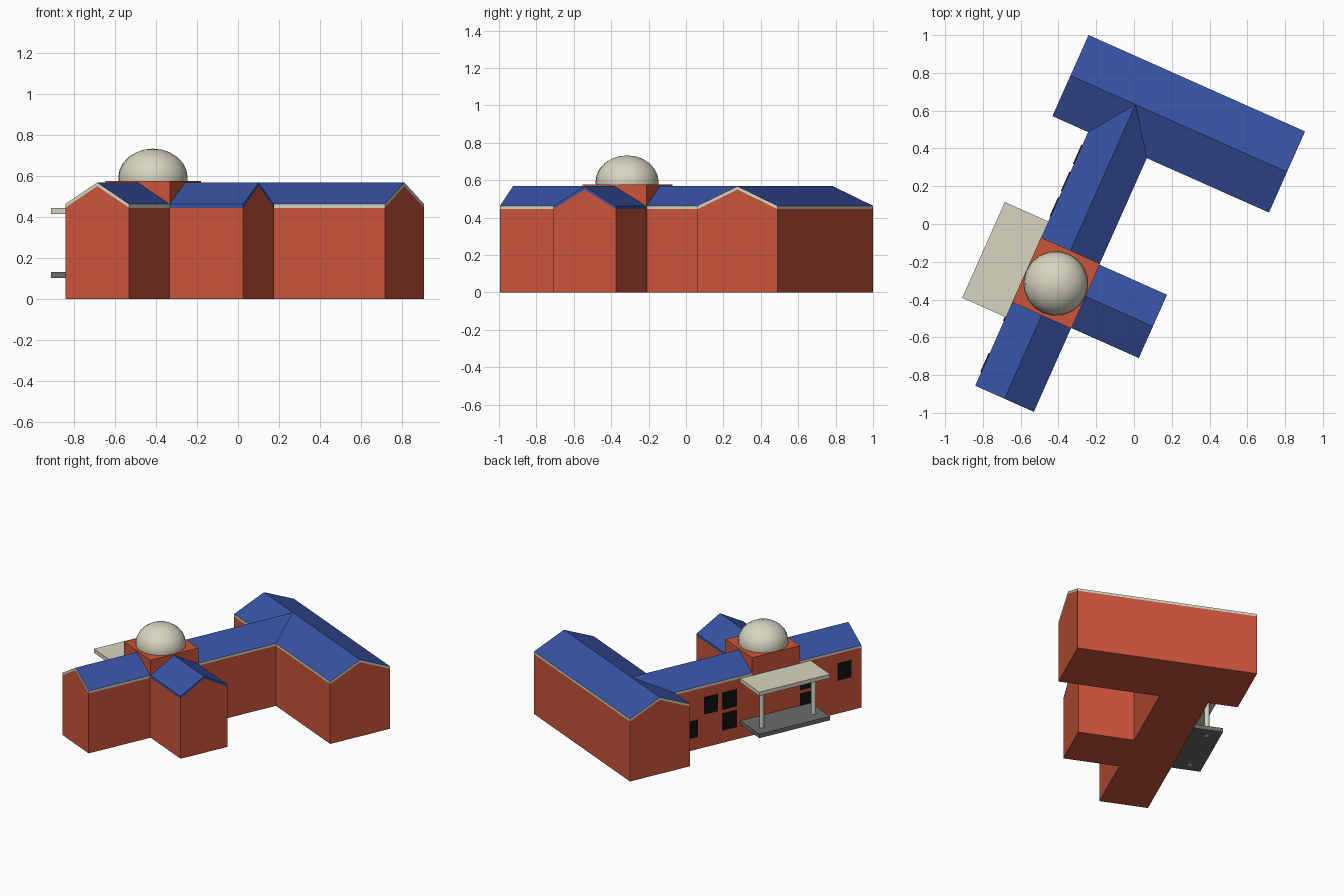
import bpy, bmesh, math
from mathutils import Matrix, Vector

cube = bpy.data.objects.get("Cube")
if cube:
    bpy.data.objects.remove(cube)

TURN = Matrix.Rotation(math.radians(-24), 4, 'Z')   # whole building is turned on its plot


def material(name, r, g, b):
    m = bpy.data.materials.new(name)
    m.use_nodes = True
    m.diffuse_color = (r, g, b, 1)
    m.node_tree.nodes["Principled BSDF"].inputs["Base Color"].default_value = (r, g, b, 1)
    return m


brick = material("brick red", 0.60, 0.09, 0.044)
blue = material("roof blue", 0.04, 0.085, 0.37)
cream = material("cream", 0.68, 0.67, 0.53)
grey = material("deck grey", 0.15, 0.15, 0.15)
black = material("window black", 0.006, 0.006, 0.006)


def add_object(name, bm, mats):
    bmesh.ops.recalc_face_normals(bm, faces=bm.faces)
    mesh = bpy.data.meshes.new(name)
    bm.to_mesh(mesh)
    bm.free()
    for m in mats:
        mesh.materials.append(m)
    ob = bpy.data.objects.new(name, mesh)
    ob.matrix_world = TURN
    bpy.context.collection.objects.link(ob)
    return ob


def box(name, x, y, z, mat):
    bm = bmesh.new()
    bmesh.ops.create_cube(bm, size=1)
    for v in bm.verts:
        v.co = Vector([lo + (c + 0.5) * (hi - lo) for c, (lo, hi) in zip(v.co, (x, y, z))])
    return add_object(name, bm, [mat])


def prism(name, profile, span, along, mats):
    """Extrude an (across, height) profile over span along the x or y axis."""
    bm = bmesh.new()

    def place(t, a, z):
        return (t, a, z) if along == 'x' else (a, t, z)

    face = bm.faces.new([bm.verts.new(place(span[0], a, z)) for a, z in profile])
    ext = bmesh.ops.extrude_face_region(bm, geom=[face])
    step = Vector(place(span[1] - span[0], 0, 0))
    bmesh.ops.translate(bm, vec=step, verts=[g for g in ext['geom'] if isinstance(g, bmesh.types.BMVert)])
    bmesh.ops.recalc_face_normals(bm, faces=bm.faces)
    # upward slopes take the second material, edges the first
    for f in bm.faces:
        f.material_index = len(mats) - 1 if f.normal.z > 0.3 else 0
    return add_object(name, bm, mats)


EAVE, RIDGE, THICK = 0.463, 0.568, 0.018


def wing(name, mid, half, span, along, fascia):
    low, high = EAVE - THICK, RIDGE - THICK
    a, b = mid - half, mid + half
    prism(name + "_walls", [(a, 0), (b, 0), (b, low), (mid, high), (a, low)], span, along, [brick])
    prism(name + "_roof", [(a, low), (mid, high), (b, low), (b, EAVE), (mid, RIDGE), (a, EAVE)],
          span, along, [fascia, blue])


# Wings
wing("back_wing", 0.581, 0.235, (-0.627, 0.628), 'x', cream)
wing("long_wing", -0.25, 0.170, (-1.124, 0.58), 'y', cream)
wing("side_wing", -0.4545, 0.1835, (-0.2, 0.312), 'x', blue)

# Tower and dome
box("tower", (-0.421, -0.078), (-0.641, -0.265), (0, 0.576), brick)
bm = bmesh.new()
bmesh.ops.create_uvsphere(bm, u_segments=20, v_segments=12, radius=1)
bmesh.ops.bisect_plane(bm, geom=bm.verts[:] + bm.edges[:] + bm.faces[:], plane_co=(0, 0, -0.12),
                       plane_no=(0, 0, -1), clear_outer=True)
bmesh.ops.transform(bm, verts=bm.verts,
                    matrix=Matrix.Translation((-0.25, -0.456, 0.59)) @ Matrix.Diagonal((0.17, 0.17, 0.143, 1)))
dome = add_object("dome", bm, [cream])
dome.data.shade_smooth()

# Entrance porch
porch = ((-0.672, -0.419), (-0.727, -0.172))
box("porch_canopy", *porch, (0.415, 0.444), cream)
box("porch_deck", *porch, (0.102, 0.132), grey)
for side, y in (("front", -0.653), ("back", -0.246)):
    bm = bmesh.new()
    bmesh.ops.create_cone(bm, cap_ends=True, segments=16, radius1=0.017, radius2=0.017, depth=0.33,
                          matrix=Matrix.Translation((-0.58, y, 0.265)))
    post = add_object(side + "_porch_post", bm, [cream])
    for f in post.data.polygons:
        f.use_smooth = len(f.vertices) == 4

# Windows on the entrance side
LOWER, UPPER = 0.155, 0.309
windows = [(0.215, LOWER), (0.058, UPPER), (-0.09, LOWER), (-0.09, UPPER),
           (-0.695, LOWER), (-0.695, UPPER), (-0.99, UPPER)]
for i, (y, z) in enumerate(windows):
    box(f"window_{i + 1}", (-0.425, -0.418), (y - 0.055, y + 0.055), (z - 0.063, z + 0.063), black)
